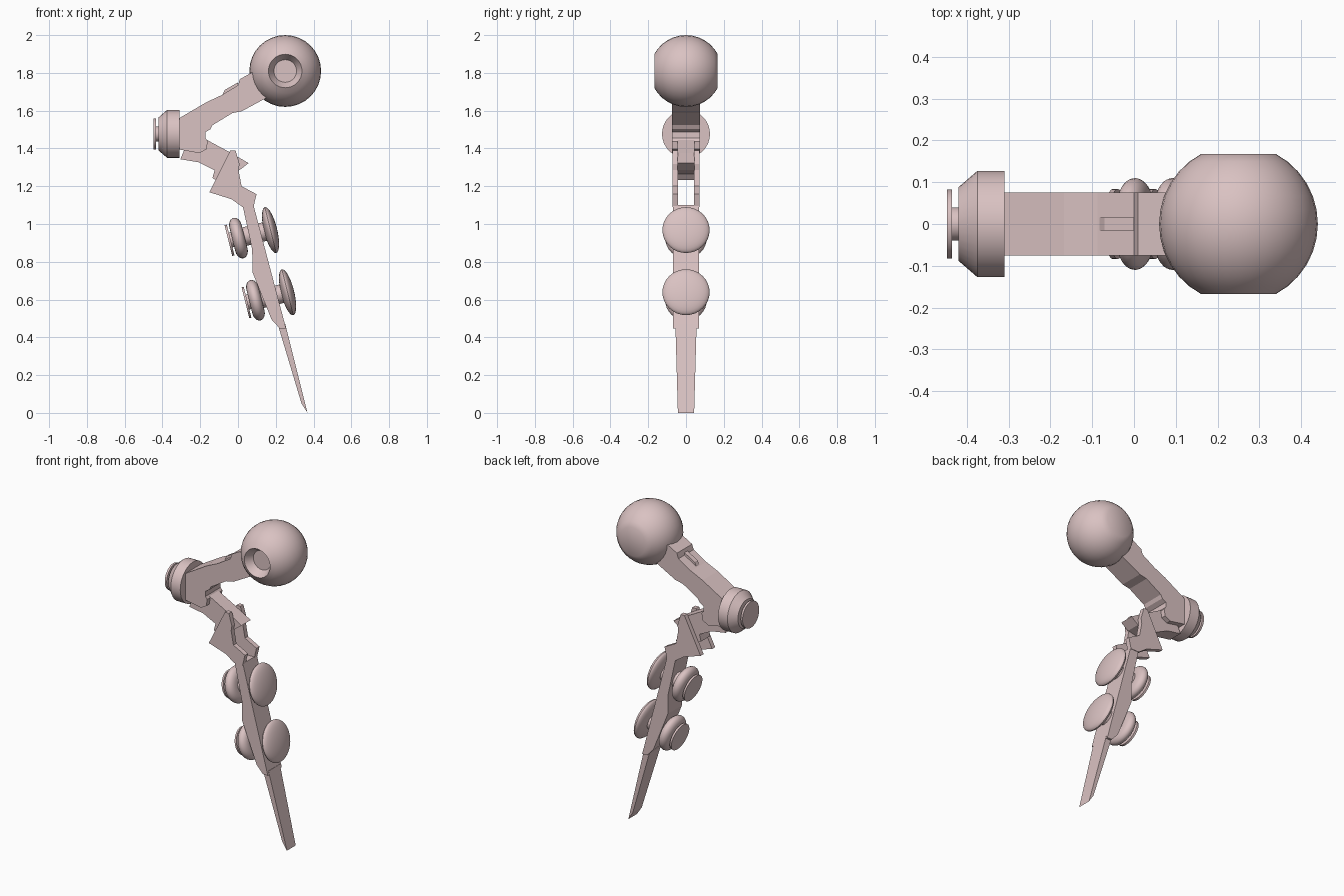
import bpy, bmesh, math
from mathutils import Matrix, Vector

cube = bpy.data.objects.get("Cube")
if cube:
    bpy.data.objects.remove(cube)

mat = bpy.data.materials.new("pale pink")
mat.use_nodes = True
PINK = (0.70, 0.54, 0.54, 1)
mat.diffuse_color = PINK
mat.node_tree.nodes["Principled BSDF"].inputs["Base Color"].default_value = PINK


def finish(bm, name, smooth=None):
    bmesh.ops.remove_doubles(bm, verts=bm.verts, dist=1e-5)
    bmesh.ops.recalc_face_normals(bm, faces=bm.faces)
    me = bpy.data.meshes.new(name)
    bm.to_mesh(me)
    bm.free()
    me.materials.append(mat)
    ob = bpy.data.objects.new(name, me)
    bpy.context.collection.objects.link(ob)
    if smooth:
        bpy.ops.object.select_all(action='DESELECT')
        ob.select_set(True)
        bpy.context.view_layer.objects.active = ob
        bpy.ops.object.shade_smooth_by_angle(angle=math.radians(smooth))
    return ob


def plate(name, outline, y0, y1, taper=None):
    """Extrude an x-z outline from y0 to y1; taper scales y by height."""
    bm = bmesh.new()
    face = bm.faces.new([bm.verts.new((x, y0, z)) for x, z in outline])
    ext = bmesh.ops.extrude_face_region(bm, geom=[face])
    new = [v for v in ext["geom"] if isinstance(v, bmesh.types.BMVert)]
    bmesh.ops.translate(bm, verts=new, vec=(0, y1 - y0, 0))
    if taper:
        for v in bm.verts:
            v.co.y *= taper(v.co.z)
    return finish(bm, name)


def lathe(name, profile, place, steps=32):
    """Spin (distance along axis, radius) points around local x."""
    bm = bmesh.new()
    vs = [bm.verts.new((s, 0, r)) for s, r in profile]
    es = [bm.edges.new(p) for p in zip(vs, vs[1:])]
    bmesh.ops.spin(bm, geom=vs + es, cent=(0, 0, 0), axis=(1, 0, 0),
                   angle=math.tau, steps=steps, use_duplicate=False)
    bm.transform(place)
    return finish(bm, name, 35)


def oval(s, r, half, rad, n=12):
    """Half ellipse rim around a core of radius r."""
    return [(s + half * math.cos(math.pi * i / n),
             r + (rad - r) * math.sin(math.pi * i / n)) for i in range(n + 1)]


# Shoulder ball with flat ends and a socket in front
R = 0.19
a0 = math.acos(0.168 / R)
arc = [(R * math.cos(a), R * math.sin(a))
       for a in (a0 + (math.pi - 2 * a0) * i / 12 for i in range(13))]
lathe("shoulder_ball", [(0.12, 0), (0.12, 0.06)] + arc + [(-0.168, 0)],
      Matrix.Translation((0.25, 0, 1.81)) @ Matrix.Rotation(-math.pi / 2, 4, 'Z'))

# Upper arm and its top fin
plate("upper_arm", [
    (0.2, 1.85), (0.07, 1.80), (0.01, 1.767), (0, 1.735), (-0.087, 1.682),
    (-0.167, 1.645), (-0.32, 1.555), (-0.32, 1.396), (-0.204, 1.375),
    (-0.167, 1.396), (-0.16, 1.438), (-0.172, 1.454), (-0.172, 1.486),
    (-0.146, 1.502), (-0.135, 1.523), (-0.03, 1.587), (0.02, 1.597),
    (0.155, 1.67), (0.25, 1.75)], -0.075, 0.075)
plate("arm_fin", [(-0.087, 1.675), (-0.07, 1.71), (0, 1.75), (0, 1.72)],
      -0.015, 0.015)

# Elbow cap
lathe("elbow_cap", [
    (0.01, 0), (0.01, 0.127), (-0.055, 0.127), (-0.1, 0.088), (-0.1, 0.04),
    (-0.115, 0.04), (-0.115, 0.082), (-0.128, 0.082), (-0.128, 0)],
    Matrix.Translation((-0.32, 0, 1.477)))

# Link between elbow and wrist fork
plate("wrist_link", [
    (-0.305, 1.343), (-0.283, 1.396), (-0.172, 1.449), (-0.034, 1.375),
    (0.056, 1.322), (0.008, 1.285), (-0.087, 1.264), (-0.114, 1.232),
    (-0.135, 1.243), (-0.124, 1.285), (-0.209, 1.327)], -0.045, 0.045)

# Fork prongs on both sides of the link
for side, name in ((-1, "right"), (1, "left")):
    plate("fork_prong_" + name, [
        (-0.151, 1.168), (-0.04, 1.39), (-0.013, 1.39), (0.008, 1.317),
        (0.003, 1.285), (0.019, 1.2), (0.098, 1.158), (0.082, 1.09),
        (0.024, 1.09), (-0.034, 1.131), (-0.119, 1.158)],
        side * 0.042, side * 0.072)

# Blade: wide grip section, then a tapering tip
plate("blade_grip", [
    (0.024, 1.1), (0.082, 1.1), (0.254, 0.448), (0.22, 0.448),
    (0.177, 0.495), (0.077, 0.744), (0.075, 0.866)], -0.069, 0.069)
plate("blade_tip", [(0.21, 0.47), (0.25, 0.47), (0.368, 0), (0.336, 0.05)],
      -1, 1, lambda z: 0.043 + 0.028 * z)

# Two sets of pads, each across the blade
tilt = Matrix.Rotation(math.radians(-14), 4, 'Y')
for name, x, z in (("upper", 0.085, 0.946), ("lower", 0.175, 0.617)):
    place = Matrix.Translation((x, 0, z)) @ tilt
    lathe(name + "_outer_pad",
          [(0.125, 0)] + oval(0.09, 0.0, 0.035, 0.125, 16)[1:-1] + [(0.055, 0)], place)
    lathe(name + "_inner_pad",
          [(-0.052, 0)] + oval(-0.085, 0.065, 0.033, 0.11) + [(-0.118, 0)], place)
    lathe(name + "_axle", [(0.08, 0), (0.08, 0.05), (-0.08, 0.05), (-0.08, 0.04),
          (-0.135, 0.04), (-0.135, 0)], place)
    lathe(name + "_end_disc", [(-0.128, 0), (-0.128, 0.084), (-0.14, 0.084),
          (-0.14, 0)], place)
